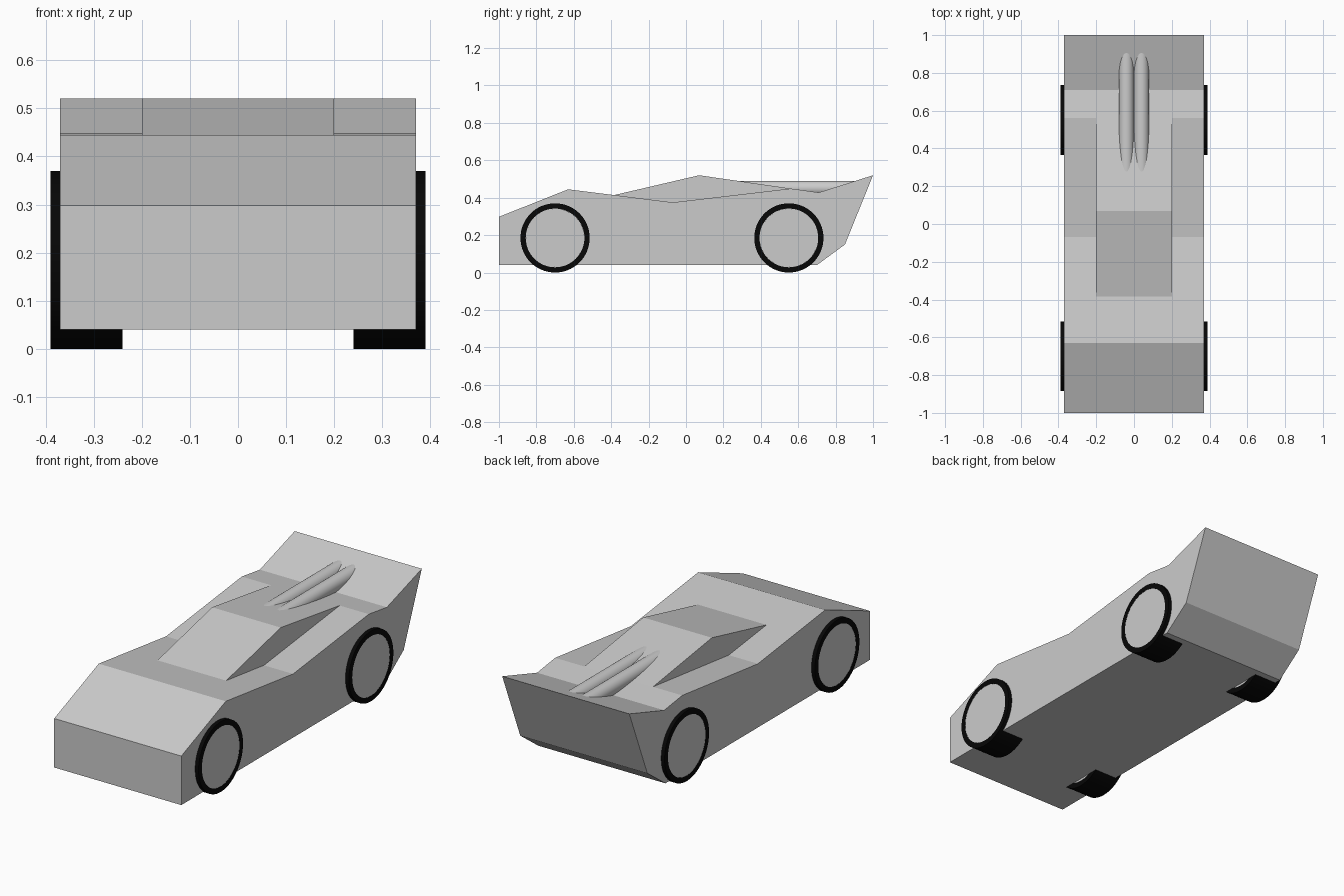
import bpy, bmesh, math
from mathutils import Matrix

cube = bpy.data.objects.get("Cube")
if cube:
    bpy.data.objects.remove(cube, do_unlink=True)


def make_material(name, value):
    mat = bpy.data.materials.new(name)
    mat.use_nodes = True
    colour = (value, value, value, 1)
    mat.diffuse_color = colour
    mat.node_tree.nodes["Principled BSDF"].inputs["Base Color"].default_value = colour
    return mat


grey = make_material("light grey", 0.6)
black = make_material("tyre black", 0.002)


def add_object(name, bm, mat, smooth=False):
    bmesh.ops.recalc_face_normals(bm, faces=bm.faces)
    mesh = bpy.data.meshes.new(name)
    bm.to_mesh(mesh)
    bm.free()
    mesh.materials.append(mat)
    obj = bpy.data.objects.new(name, mesh)
    bpy.context.collection.objects.link(obj)
    if smooth:
        bpy.ops.object.select_all(action='DESELECT')
        obj.select_set(True)
        bpy.context.view_layer.objects.active = obj
        bpy.ops.object.shade_smooth_by_angle(angle=math.radians(35))
    return obj


def extrude_profile(name, profile, half_width, mat):
    """Side profile of (y, z) points extruded across the width."""
    bm = bmesh.new()
    face = bm.faces.new([bm.verts.new((-half_width, y, z)) for y, z in profile])
    side = bmesh.ops.extrude_face_region(bm, geom=[face])
    verts = [v for v in side["geom"] if isinstance(v, bmesh.types.BMVert)]
    bmesh.ops.translate(bm, verts=verts, vec=(2 * half_width, 0, 0))
    return add_object(name, bm, mat)


def cylinder(name, centre, radius, length, axis, mat):
    bm = bmesh.new()
    turn = Matrix.Rotation(math.pi / 2, 4, axis)
    bmesh.ops.create_cone(bm, cap_ends=True, segments=48, radius1=radius, radius2=radius,
                          depth=length, matrix=Matrix.Translation(centre) @ turn)
    return add_object(name, bm, mat, smooth=True)


def tyre(name, centre, radius, inner, width):
    """Hollow ring with its axis along x."""
    bm = bmesh.new()
    section = [(-width / 2, inner), (width / 2, inner), (width / 2, radius), (-width / 2, radius)]
    verts = [bm.verts.new((x, 0, r)) for x, r in section]
    edges = [bm.edges.new((verts[i], verts[(i + 1) % 4])) for i in range(4)]
    bmesh.ops.spin(bm, geom=verts + edges, cent=(0, 0, 0), axis=(1, 0, 0),
                   angle=math.tau, steps=64, use_merge=True)
    bmesh.ops.remove_doubles(bm, verts=bm.verts, dist=1e-5)
    bmesh.ops.translate(bm, verts=bm.verts, vec=centre)
    return add_object(name, bm, black, smooth=True)


# Wedge body with a kicked-up tail
extrude_profile("body", [(-1, .04), (-1, .298), (-.63, .445), (-.07, .375), (.56, .449),
                         (.71, .428), (1, .52), (.85, .15), (.70, .04)], .37, grey)

# Raised cabin, sunk into the body
extrude_profile("cabin", [(-.385, .414), (.07, .52), (.56, .449), (.4, .3), (-.2, .3)], .2, grey)

# Wheels: hollow tyres with a grey hub, and twin pipes on the rear deck
for side, x in (("left", 1), ("right", -1)):
    for end, y in (("front", -.70), ("rear", .55)):
        tyre(f"{end}_{side}_tyre", (x * .315, y, .185), .185, .157, .15)
        cylinder(f"{end}_{side}_hub", (x * .315, y, .185), .157, .148, 'Y', grey)
    cylinder(f"{side}_exhaust_pipe", (x * .04, .6, .45), .04, .7, 'X', grey)
